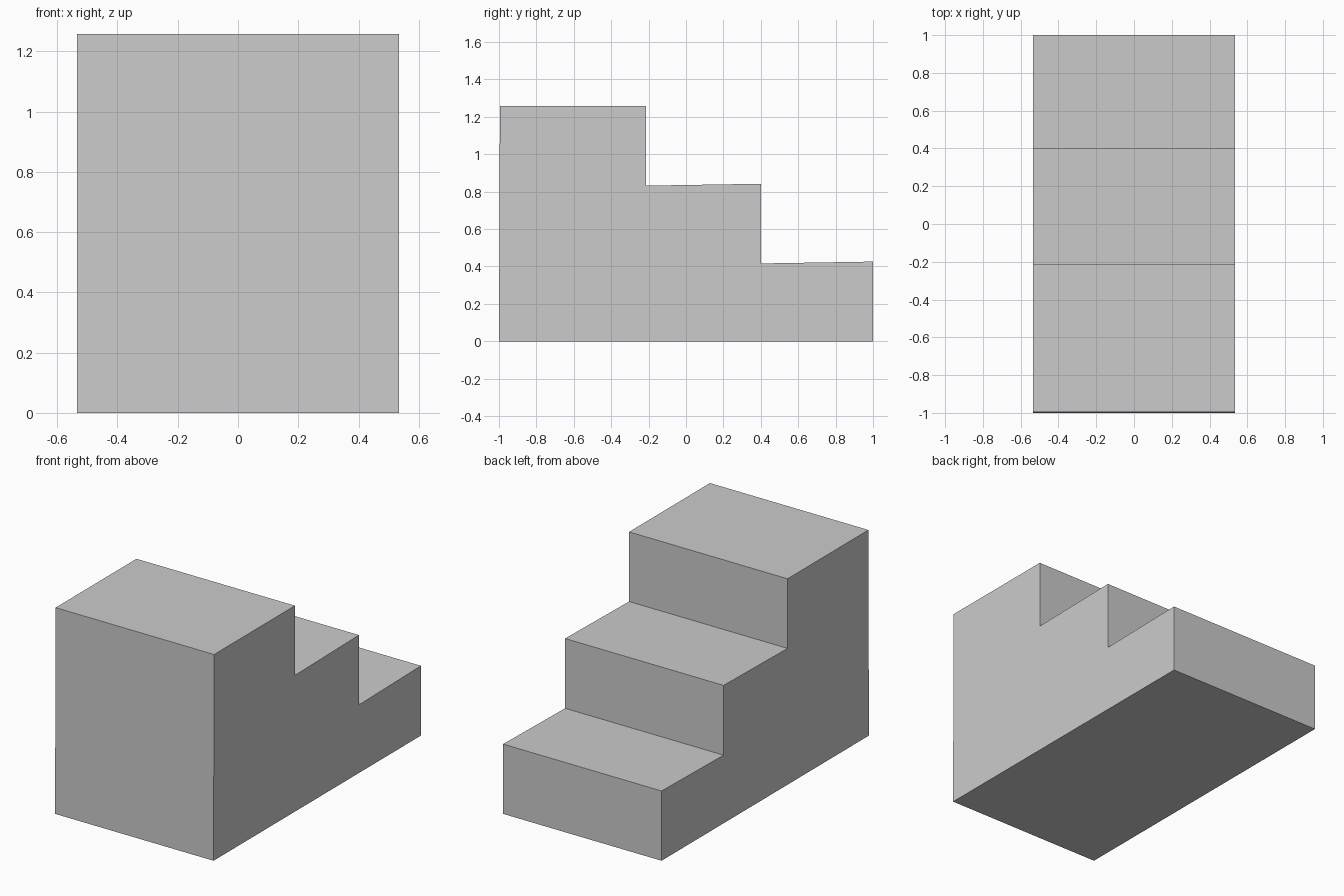
import bpy
import bmesh
from mathutils import Vector

cube = bpy.data.objects.get("Cube")
if cube:
    bpy.data.objects.remove(cube, do_unlink=True)

# Plain grey material
grey = bpy.data.materials.new("plain_grey")
grey.use_nodes = True
colour = (0.6, 0.6, 0.6, 1)
grey.diffuse_color = colour
grey.node_tree.nodes["Principled BSDF"].inputs["Base Color"].default_value = colour

WIDTH = 1.07

# Side profile (y, z): tall front block, then two gently rising treads
profile = [
    (-1.0, 0), (1.0, 0),
    (1.0, 0.426), (0.402, 0.416),
    (0.402, 0.842), (-0.215, 0.832),
    (-0.215, 1.257), (-0.995, 1.257),
]

# Extrude the profile across the width
bm = bmesh.new()
side = bm.faces.new([bm.verts.new((-WIDTH / 2, y, z)) for y, z in profile])
extruded = bmesh.ops.extrude_face_region(bm, geom=[side])["geom"]
verts = [g for g in extruded if isinstance(g, bmesh.types.BMVert)]
bmesh.ops.translate(bm, verts=verts, vec=Vector((WIDTH, 0, 0)))
if not side.is_valid or all(len(e.link_faces) == 2 for e in bm.edges) is False:
    bmesh.ops.holes_fill(bm, edges=bm.edges[:])
bmesh.ops.recalc_face_normals(bm, faces=bm.faces[:])

mesh = bpy.data.meshes.new("stair_block")
bm.to_mesh(mesh)
bm.free()
mesh.materials.append(grey)
stairs = bpy.data.objects.new("stair_block", mesh)
bpy.context.collection.objects.link(stairs)
